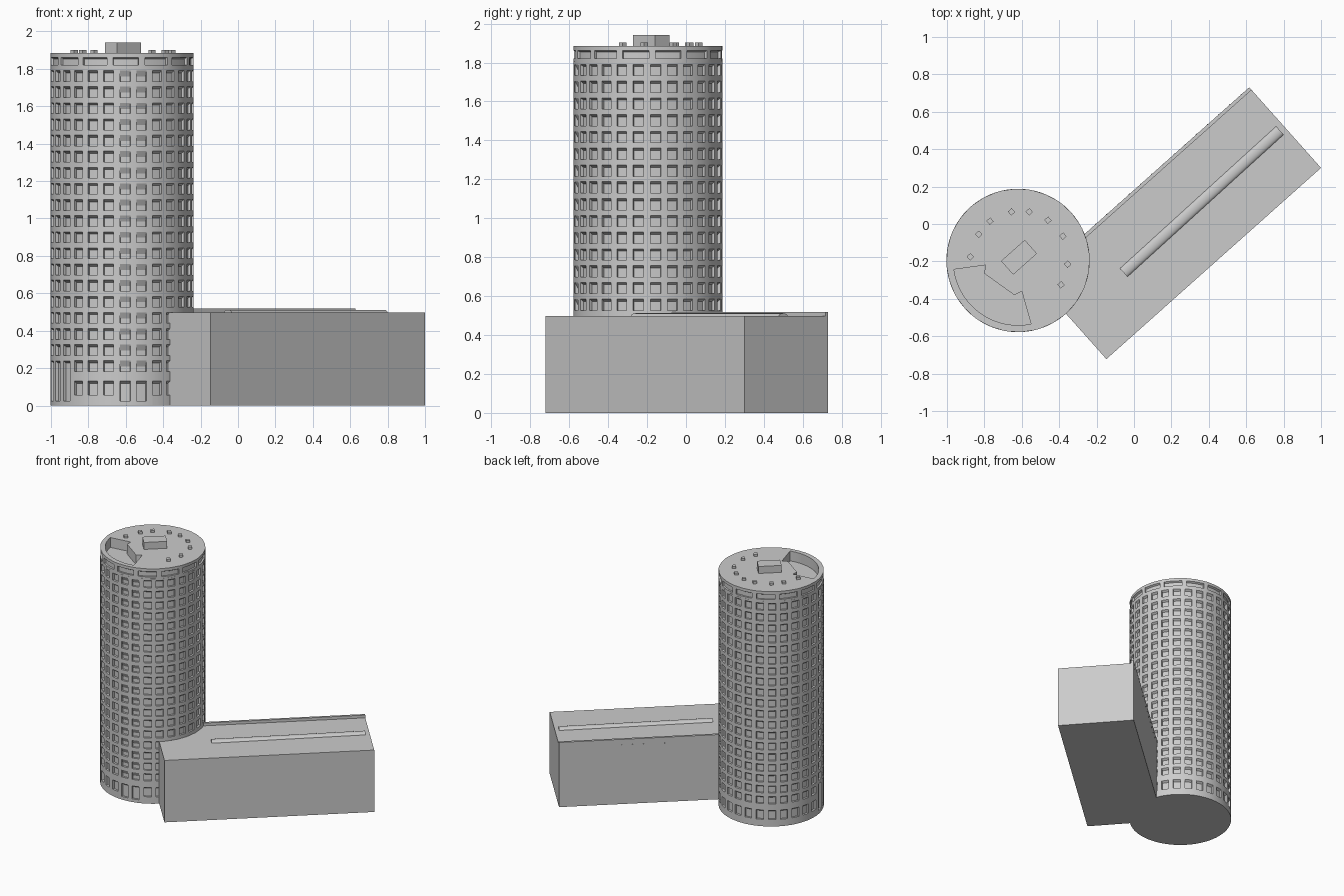
import bpy, bmesh, math
from mathutils import Matrix, Vector

if "Cube" in bpy.data.objects:
    bpy.data.objects.remove(bpy.data.objects["Cube"])

grey = bpy.data.materials.new("concrete_grey")
grey.diffuse_color = (0.6, 0.6, 0.6, 1)
grey.use_nodes = True
grey.node_tree.nodes["Principled BSDF"].inputs["Base Color"].default_value = grey.diffuse_color

CX, CY, R = -0.62, -0.195, 0.383
ROOF, CROWN = 1.885, 1.806
WING_ANGLE = math.radians(41.7)


def finish(name, bm, smooth=False):
    bmesh.ops.remove_doubles(bm, verts=bm.verts, dist=1e-5)
    bmesh.ops.recalc_face_normals(bm, faces=bm.faces)
    me = bpy.data.meshes.new(name)
    bm.to_mesh(me)
    bm.free()
    me.materials.append(grey)
    ob = bpy.data.objects.new(name, me)
    bpy.context.collection.objects.link(ob)
    if smooth:
        bpy.ops.object.select_all(action='DESELECT')
        ob.select_set(True)
        bpy.context.view_layer.objects.active = ob
        bpy.ops.object.shade_smooth_by_angle(angle=math.radians(25))
    return ob


def add_box(bm, center, size, angle):
    m = Matrix.Translation(center) @ Matrix.Rotation(angle, 4, 'Z') @ Matrix.Diagonal((*size, 1))
    bmesh.ops.create_cube(bm, size=1, matrix=m)


def box(name, center, size, angle=WING_ANGLE):
    bm = bmesh.new()
    add_box(bm, center, size, angle)
    return finish(name, bm)


def prism(name, pts, z0, z1):
    bm = bmesh.new()
    f = bm.faces.new([bm.verts.new((x, y, z0)) for x, y in pts])
    top = bmesh.ops.extrude_face_region(bm, geom=[f])['geom']
    bmesh.ops.translate(bm, vec=(0, 0, z1 - z0), verts=[v for v in top if isinstance(v, bmesh.types.BMVert)])
    return finish(name, bm)


def polar(a, z, r=R):
    return Vector((CX + r * math.cos(a), CY + r * math.sin(a), z))


def pierced_drum(name, z0, z1, count, start, width, depth, openings):
    """Capped drum with recessed openings; openings(i) lists (bottom, top, drop of inner top edge)."""
    bm = bmesh.new()
    step = 2 * math.pi / count

    def face(*pts):
        bm.faces.new([bm.verts.new(p) for p in pts])

    def wall(a, b, lo, hi, r=R, r_top=None):
        rt = r if r_top is None else r_top
        face(polar(a, lo, r), polar(b, lo, r), polar(b, hi, rt), polar(a, hi, rt))

    ring = []
    for i in range(count):
        c = start + i * step
        cuts = [c - width / 2, c, c + width / 2, c + step / 2, c + step - width / 2]
        ring += cuts[:4]
        holes = openings(i)
        levels = sorted({z0, z1, *(z for h in holes for z in h[:2])})
        inner = R - depth
        for n in range(4):
            a, b = cuts[n], cuts[n + 1]
            for lo, hi in zip(levels, levels[1:]):
                if n > 1 or not any(h[0] <= lo and hi <= h[1] for h in holes):
                    wall(a, b, lo, hi)
            if n < 2:
                for lo, hi, drop in holes:
                    wall(a, b, lo, hi - drop, inner)            # pane
                    wall(a, b, lo, lo, R, inner)                # sill
                    wall(a, b, hi, hi - drop, R, inner)         # sloped head
        for a in (cuts[0], cuts[2]):                            # jambs
            for lo, hi, drop in holes:
                face(polar(a, lo), polar(a, hi), polar(a, hi - drop, inner), polar(a, lo, inner))
    for z in (z0, z1):
        face(*[polar(a, z) for a in ring])
    return finish(name, bm, True)


# Tower shaft: nineteen window rows, ground-floor openings and tall entrance doors
def shaft_openings(i):
    drop = 0.032 if i in (0, 1) else 0.012
    rows = [(1.733 - 0.0862 * k, 1.791 - 0.0862 * k, drop) for k in range(19)]
    if 21 <= i <= 23:
        return rows[:-1] + [(0.025, 0.238, 0.012)]
    return rows + [(0.025 if i in (0, 1) else 0.055, 0.13, 0.012)]


pierced_drum("tower_shaft", 0, CROWN, 27, -math.pi / 2 + 0.045, 0.142, 0.016, shaft_openings)

# Tower crown: wide slots below the roof
crown = pierced_drum("tower_crown", CROWN, ROOF, 14, -math.pi / 2 + 0.055, 0.36, 0.014,
                     lambda i: [(1.82, 1.862, 0.008)])

# Sunken roof terrace cut through the crown
arc = [math.radians(188 + 93.6 * k / 24) for k in range(25)]
pts = [(CX + 0.346 * math.cos(a), CY + 0.346 * math.sin(a)) for a in arc]
pts += [(-0.60, -0.36), (-0.64, -0.38), (-0.80, -0.265), (-0.795, -0.22)]
cutter = prism("terrace_cutter", pts, CROWN - 0.05, ROOF + 0.05)
cutter.hide_render = True
cutter.hide_viewport = True
mod = crown.modifiers.new("terrace", 'BOOLEAN')
mod.operation = 'DIFFERENCE'
mod.solver = 'EXACT'
mod.object = cutter

# Rooftop plant room and vents
box("plant_room", (-0.615, -0.178, 1.911), (0.17, 0.098, 0.06))
vents = [(-0.875, -0.175), (-0.83, -0.055), (-0.77, 0.015), (-0.655, 0.065), (-0.56, 0.065),
         (-0.46, 0.02), (-0.38, -0.065), (-0.355, -0.215), (-0.39, -0.325)]
bm = bmesh.new()
for x, y in vents:
    add_box(bm, (x, y, 1.892), (0.028, 0.028, 0.02), WING_ANGLE)
finish("roof_vents", bm)

# Low wing
along = Vector((math.cos(WING_ANGLE), math.sin(WING_ANGLE), 0))
across = Vector((-along.y, along.x, 0))
LEN, WID, TOP = 1.537, 0.577, 0.497
mid = Vector((1.0, 0.3, 0)) - along * LEN / 2 + across * WID / 2
box("wing", mid + Vector((0, 0, TOP / 2)), (LEN, WID, TOP))

# Parapet along the rear edge, with small drain spouts under it
edge = mid + across * (WID / 2 - 0.0095)
box("wing_parapet", edge + Vector((0, 0, TOP + 0.0105)), (LEN, 0.019, 0.023))
bm = bmesh.new()
for k in range(14):
    p = mid + across * (WID / 2) + along * (-0.33 + k * 0.08)
    add_box(bm, p + Vector((0, 0, 0.473)), (0.008, 0.004, 0.006), WING_ANGLE)
finish("drain_spouts", bm)

# Low barrel rooflight along the wing roof
a, b = Vector((-0.055, -0.26, TOP)), Vector((0.78, 0.50, TOP))
bm = bmesh.new()
ends = []
for p in (a, b):
    ends.append([bm.verts.new(p + across * 0.03 * math.cos(t) + Vector((0, 0, 0.015 * math.sin(t))))
                 for t in (math.pi * k / 12 for k in range(13))])
for k in range(13):
    j = (k + 1) % 13
    bm.faces.new((ends[0][k], ends[0][j], ends[1][j], ends[1][k]))
for e in ends:
    bm.faces.new(e)
finish("barrel_rooflight", bm, True)
